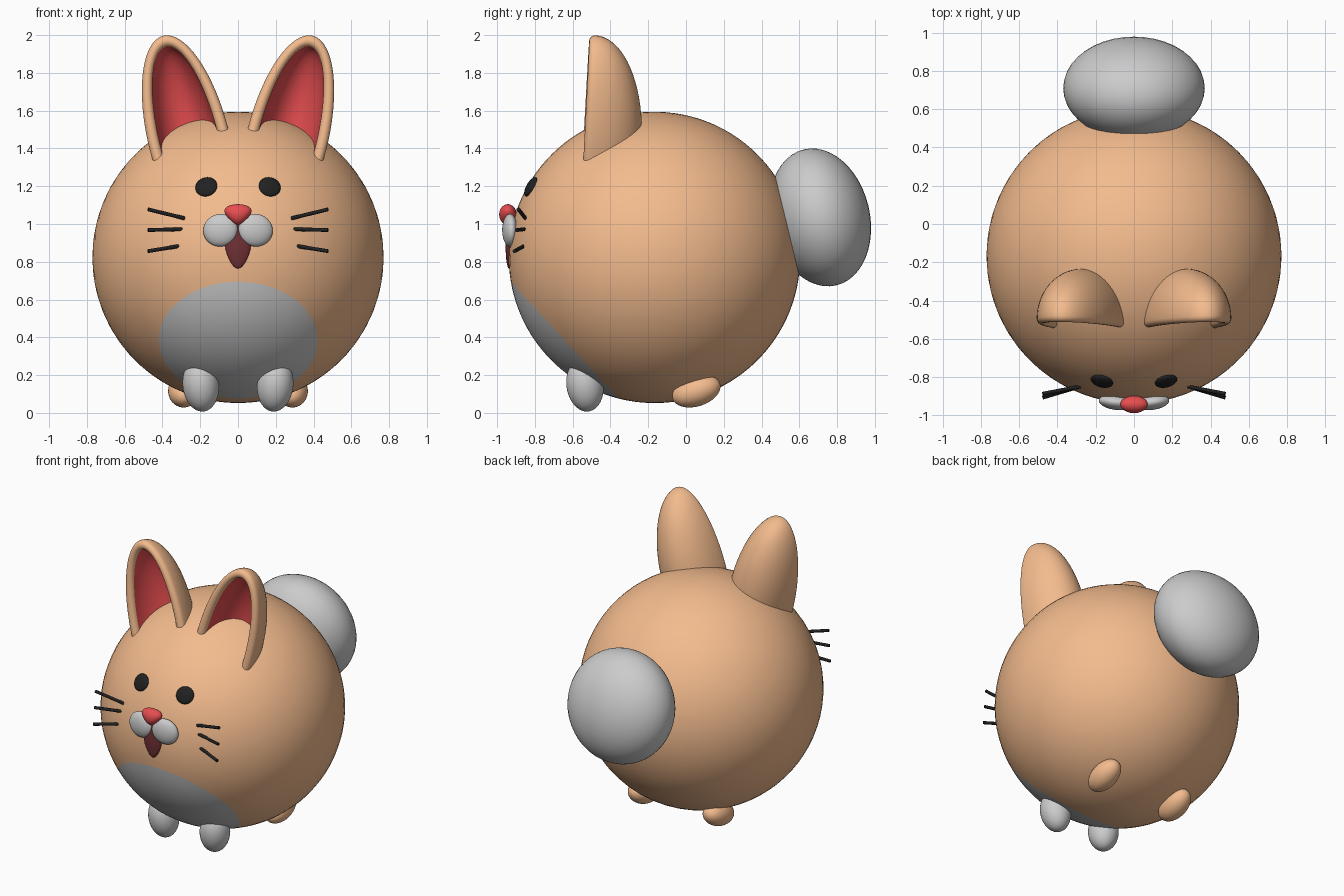
import bpy, bmesh
from math import sin, cos, pi, radians
from mathutils import Matrix, Vector

if "Cube" in bpy.data.objects:
    bpy.data.objects.remove(bpy.data.objects["Cube"])

CENTRE = Vector((0, -0.167, 0.823))
R = 0.771


def material(name, rgb):
    m = bpy.data.materials.new(name)
    m.diffuse_color = (*rgb, 1)
    m.use_nodes = True
    m.node_tree.nodes["Principled BSDF"].inputs["Base Color"].default_value = m.diffuse_color
    return m


TAN = material("tan", (0.90, 0.50, 0.27))
RED = material("red", (0.80, 0.075, 0.08))
DARK_RED = material("dark_red", (0.16, 0.03, 0.035))
BLACK = material("black", (0.015, 0.015, 0.015))


def finish(name, bm, matrix, mat, mirror):
    bmesh.ops.transform(bm, matrix=matrix, verts=bm.verts)
    me = bpy.data.meshes.new(name)
    bm.to_mesh(me)
    bm.free()
    ob = bpy.data.objects.new(name, me)
    bpy.context.collection.objects.link(ob)
    if mat:
        me.materials.append(mat)
    if mirror:
        ob.modifiers.new("mirror", 'MIRROR').use_mirror_merge = False
    bpy.ops.object.select_all(action='DESELECT')
    ob.select_set(True)
    bpy.context.view_layer.objects.active = ob
    bpy.ops.object.shade_smooth_by_angle(angle=radians(50))
    return ob


def lathe(name, rings, matrix, mat=None, mirror=False, n=64):
    """Skin elliptical rings given as (radius x, radius y, height)."""
    bm = bmesh.new()
    rows = [[bm.verts.new((rx * cos(2 * pi * j / n), ry * sin(2 * pi * j / n), z))
             for j in range(n)] for rx, ry, z in rings]
    for a, b in zip(rows, rows[1:]):
        for j in range(n):
            k = (j + 1) % n
            bm.faces.new((a[j], b[j], b[k], a[k]))
    bmesh.ops.remove_doubles(bm, verts=bm.verts, dist=1e-5)
    return finish(name, bm, matrix, mat, mirror)


def arc(a0, a1, steps):
    return [radians(a0 + (a1 - a0) * i / steps) for i in range(steps + 1)]


def blob(name, loc, radii, rot=Matrix(), mat=None, mirror=False, taper=0):
    """Ellipsoid; taper widens the top and narrows the bottom."""
    bm = bmesh.new()
    bmesh.ops.create_uvsphere(bm, u_segments=40, v_segments=24, radius=1)
    for v in bm.verts:
        v.co.x *= 1 + taper * v.co.z
    m = Matrix.Translation(loc) @ rot @ Matrix.Diagonal((*radii, 1))
    return finish(name, bm, m, mat, mirror)


def facing(direction):
    return Vector(direction).to_track_quat('Z', 'Y').to_matrix().to_4x4()


def turn(deg, axis):
    return Matrix.Rotation(radians(deg), 4, axis)


# Body and belly patch: one sphere split along a tilted circle
tilt = radians(42.6)
ball = Matrix.Translation(CENTRE) @ facing((0, -cos(tilt), -sin(tilt)))
lathe("belly", [(R * sin(t), R * sin(t), R * cos(t)) for t in arc(0, 33, 12)], ball)
lathe("body", [(R * sin(t), R * sin(t), R * cos(t)) for t in arc(33, 180, 48)], ball, TAN)

# Tail
blob("tail", (0, 0.71, 1.035), (0.37, 0.263, 0.37), turn(13.5, 'X'))

# Ears: half-ellipsoid shells with a rounded rim and a red lining
A, C, D, W = 0.215, 0.564, 0.275, 0.06
ear = (Matrix.Translation((0.26, -0.51, 1.45)) @ turn(14, 'Y') @ turn(-3, 'X')
       @ turn(-90, 'X'))
shell = [(A * sin(t), C * sin(t), D * cos(t)) for t in arc(0, 90, 18)]
rim = [(A - W / 2 + W / 2 * cos(p), C - W / 2 + W / 2 * cos(p), -W / 2 * sin(p))
       for p in arc(0, 180, 10)]
lathe("ear", shell + rim[1:], ear, TAN, True)
lathe("ear_lining", [((A - W) * sin(t), (C - W) * sin(t), (D - W) * cos(t))
                     for t in arc(90, 0, 18)], ear, RED, True)

# Eyes
eye = Vector((0.168, -0.822, 1.197))
blob("eye", eye, (0.059, 0.057, 0.02), facing(eye - CENTRE), BLACK, True)

# Muzzle, nose and mouth
blob("muzzle", (0.093, -0.932, 0.967), (0.092, 0.04, 0.086),
     turn(7, 'Z') @ turn(12, 'Y'), None, True)
blob("nose", (0, -0.943, 1.05), (0.066, 0.046, 0.055), Matrix(), RED, taper=0.45)
blob("mouth", (0, -0.937, 0.88), (0.068, 0.018, 0.115), Matrix(), DARK_RED, taper=0.25)

# Whiskers
for i, (z0, y1, z1) in enumerate([(1.03, -0.887, 1.078), (0.973, -0.897, 0.968),
                                  (0.888, -0.908, 0.856)]):
    a, b = Vector((0.283, -0.85, z0)), Vector((0.477, y1, z1))
    bm = bmesh.new()
    bmesh.ops.create_cone(bm, cap_ends=True, segments=14, radius1=0.01,
                          radius2=0.01, depth=(b - a).length)
    finish(f"whisker_{i + 1}", bm, Matrix.Translation((a + b) / 2) @ facing(b - a),
           BLACK, True)

# Feet
blob("front_foot", (0.197, -0.535, 0.148), (0.096, 0.098, 0.142),
     turn(6, 'Y') @ turn(8, 'X'), None, True)
blob("back_foot", (0.288, 0.055, 0.115), (0.082, 0.132, 0.08),
     turn(18, 'X'), TAN, True)
